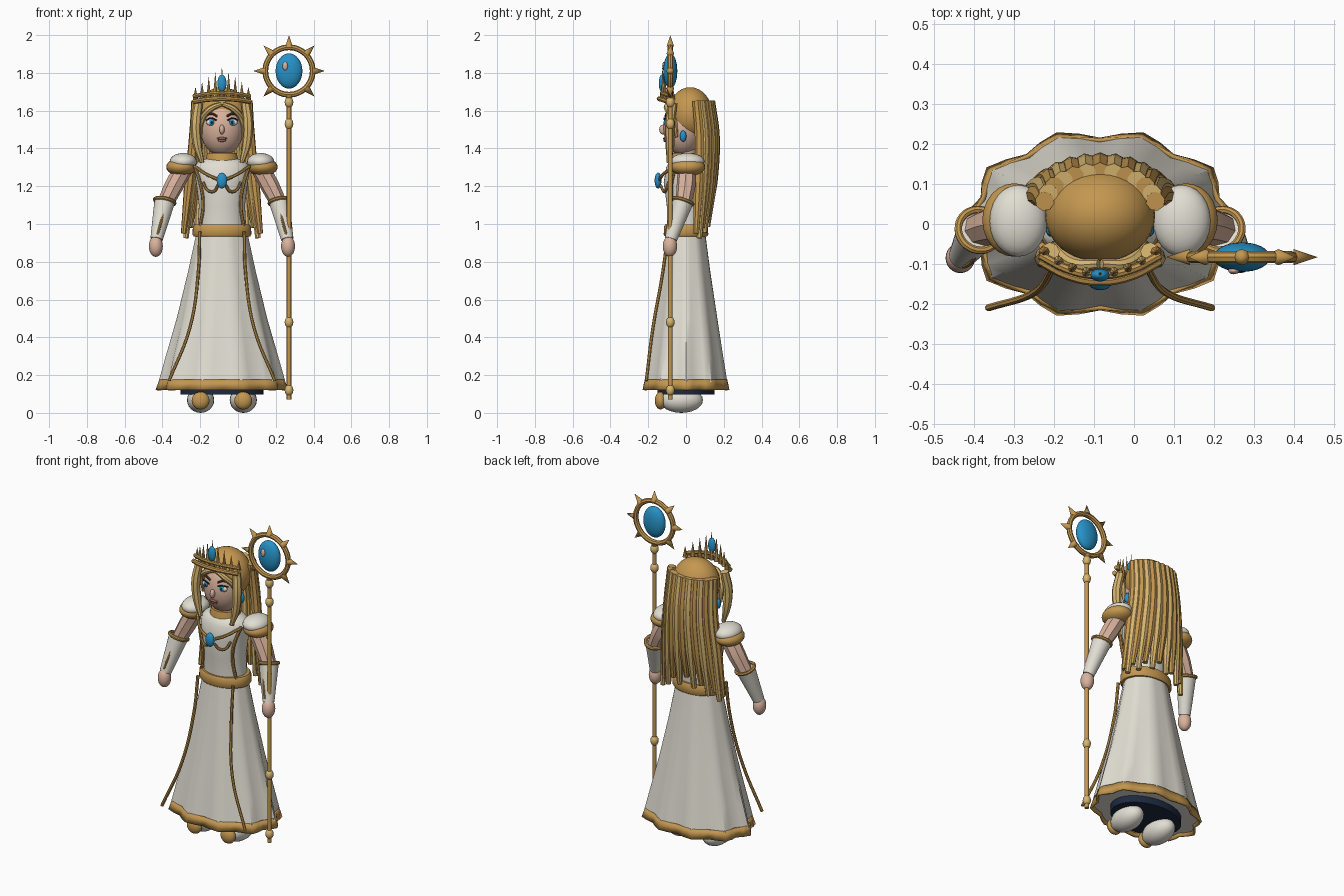
import bpy, bmesh, math
from mathutils import Vector, Matrix

if "Cube" in bpy.data.objects:
    bpy.data.objects.remove(bpy.data.objects["Cube"])

X0 = -0.085  # body centre line


def material(name, r, g, b):
    m = bpy.data.materials.new(name)
    m.use_nodes = True
    m.diffuse_color = (r, g, b, 1)
    bsdf = m.node_tree.nodes["Principled BSDF"]
    bsdf.inputs["Base Color"].default_value = (r, g, b, 1)
    bsdf.inputs["Roughness"].default_value = 0.6
    return m


GOLD = material("gold", 0.55, 0.31, 0.08)
BLOND = material("light gold", 0.68, 0.46, 0.16)
WHITE = material("ivory cloth", 0.76, 0.73, 0.65)
SKIN = material("skin", 0.70, 0.45, 0.34)
BLUE = material("blue gem", 0.02, 0.29, 0.58)
NAVY = material("navy", 0.012, 0.022, 0.05)
LIP = material("lip", 0.32, 0.12, 0.09)
BROW = material("brown", 0.14, 0.06, 0.02)


def add(name, bm, mat, smooth=True):
    bmesh.ops.recalc_face_normals(bm, faces=bm.faces)
    me = bpy.data.meshes.new(name)
    bm.to_mesh(me)
    bm.free()
    me.materials.append(mat)
    ob = bpy.data.objects.new(name, me)
    bpy.context.collection.objects.link(ob)
    if smooth:
        bpy.ops.object.select_all(action="DESELECT")
        ob.select_set(True)
        bpy.context.view_layer.objects.active = ob
        bpy.ops.object.shade_smooth_by_angle(angle=math.radians(40))
    return ob


def ball(name, loc, size, mat, seg=24):
    bm = bmesh.new()
    bmesh.ops.create_uvsphere(bm, u_segments=seg, v_segments=seg // 2, radius=1,
                              matrix=Matrix.Translation(loc) @ Matrix.Diagonal((*size, 1)))
    return add(name, bm, mat)


def cone(name, a, b, r1, r2, mat, seg=16):
    a, b = Vector(a), Vector(b)
    turn = (b - a).to_track_quat("Z", "Y").to_matrix().to_4x4()
    bm = bmesh.new()
    bmesh.ops.create_cone(bm, cap_ends=True, segments=seg, radius1=r1, radius2=r2,
                          depth=(b - a).length,
                          matrix=Matrix.Translation((a + b) / 2) @ turn)
    return add(name, bm, mat)


def tube(name, pts, r, mat, radii=None, cyclic=False):
    cu = bpy.data.curves.new(name, "CURVE")
    cu.dimensions = "3D"
    cu.bevel_depth, cu.bevel_resolution, cu.resolution_u = r, 2, 6
    cu.use_fill_caps = True
    sp = cu.splines.new("BEZIER")
    sp.bezier_points.add(len(pts) - 1)
    sp.use_cyclic_u = cyclic
    for i, (bp, p) in enumerate(zip(sp.bezier_points, pts)):
        bp.co = p
        bp.handle_left_type = bp.handle_right_type = "AUTO"
        bp.radius = radii[i] if radii else 1
    ob = bpy.data.objects.new(name + "_path", cu)
    bpy.context.collection.objects.link(ob)
    bpy.context.view_layer.update()
    me = bpy.data.meshes.new_from_object(ob.evaluated_get(bpy.context.evaluated_depsgraph_get()))
    bpy.data.objects.remove(ob)
    bm = bmesh.new()
    bm.from_mesh(me)
    bpy.data.meshes.remove(me)
    return add(name, bm, mat)


def hoop(name, loc, axis, R, r, mat):
    turn = Vector(axis).to_track_quat("Z", "Y")
    pts = [Vector(loc) + turn @ Vector((R * math.cos(k * math.pi / 6), R * math.sin(k * math.pi / 6), 0))
           for k in range(12)]
    return tube(name, pts, r, mat, cyclic=True)


def loft(name, rings, mat, ripple=0.0, seg=40, caps=True):
    """Stacked elliptical rings (z, rx, ry), with optional pleats growing downward."""
    bm = bmesh.new()
    loops = []
    for i, (z, rx, ry) in enumerate(rings):
        amp = ripple * (1 - i / len(rings))
        row = []
        for k in range(seg):
            a = 2 * math.pi * k / seg
            f = 1 + amp * math.cos(10 * a)
            row.append(bm.verts.new((X0 + rx * f * math.cos(a), ry * f * math.sin(a), z)))
        loops.append(row)
    for lo, hi in zip(loops, loops[1:]):
        for k in range(seg):
            bm.faces.new((lo[k], lo[(k + 1) % seg], hi[(k + 1) % seg], hi[k]))
    if caps:
        bm.faces.new(loops[0][::-1])
        bm.faces.new(loops[-1])
    return add(name, bm, mat)


# Gown: pleated skirt, gold hem, belt, bodice, collar
loft("skirt", [(0.14, 0.325, 0.222), (0.3, 0.285, 0.198), (0.5, 0.232, 0.168),
               (0.75, 0.175, 0.13), (0.96, 0.132, 0.102)], WHITE, 0.055)
hem = loft("skirt_hem", [(0.122, 0.333, 0.229), (0.178, 0.322, 0.221)], GOLD, 0.055, caps=False)
solid = hem.modifiers.new("thickness", "SOLIDIFY")
solid.thickness = 0.012
loft("underskirt", [(0.098, 0.22, 0.152), (0.145, 0.22, 0.152)], NAVY)
loft("belt", [(0.935, 0.15, 0.112), (0.945, 0.156, 0.118), (0.985, 0.154, 0.117),
              (0.997, 0.146, 0.11)], GOLD)
loft("bodice", [(0.98, 0.128, 0.1), (1.1, 0.122, 0.102), (1.22, 0.137, 0.118),
                (1.3, 0.15, 0.105), (1.335, 0.12, 0.085), (1.35, 0.07, 0.06)], WHITE)
loft("collar", [(1.3, 0.092, 0.088), (1.32, 0.092, 0.088), (1.375, 0.078, 0.074)], GOLD)
loft("neck", [(1.3, 0.058, 0.058), (1.42, 0.055, 0.055)], SKIN)
ball("chest_gem", (X0, -0.148, 1.23), (0.028, 0.018, 0.042), BLUE)

# Head and face
ball("head", (X0, -0.015, 1.51), (0.116, 0.105, 0.15), SKIN, 32)
ball("nose", (X0, -0.122, 1.5), (0.014, 0.02, 0.026), SKIN, 16)
ball("upper_lip", (X0, -0.112, 1.453), (0.028, 0.01, 0.007), LIP, 16)
ball("lower_lip", (X0, -0.11, 1.442), (0.021, 0.01, 0.008), LIP, 16)
ball("hair_cap", (X0, 0.022, 1.582), (0.138, 0.118, 0.142), GOLD, 32)

# Flowing back hair
COUNT = 13
for i in range(COUNT):
    t = 2 * i / (COUNT - 1) - 1
    a = t * math.radians(82)
    s, c = math.sin(a), math.cos(a)
    end = 1.04 - 0.09 * abs(t) - 0.04 * (i % 2)
    tube("hair_strand", [(X0 + 0.14 * s, 0.045 + 0.085 * c, 1.652),
                         (X0 + 0.15 * s, 0.06 + 0.092 * c, 1.46),
                         (X0 + 0.175 * s, 0.055 + 0.085 * c, 1.22),
                         (X0 + 0.205 * s, 0.045 + 0.07 * c, end)],
         0.027, (GOLD, BLOND)[i % 2], [0.9, 1, 1, 0.55])

# Crown with points
for z, y, r in ((1.648, -0.142, 0.013), (1.677, -0.128, 0.011)):
    tube("crown_band", [(X0 + 0.15 * s, y + 0.05 * s * s, z + 0.015 * (1 - s * s))
                        for s in (-1, -0.5, 0, 0.5, 1)], r, GOLD)
for i in range(-4, 5):
    s = i / 4
    x, y = X0 + 0.14 * s, -0.125 + 0.055 * s * s
    cone("crown_point", (x, y, 1.66), (x, y, 1.835 - 0.11 * abs(s)), 0.014, 0, (GOLD, BLOND)[i % 2], 8)
ball("crown_gem", (X0, -0.128, 1.745), (0.024, 0.016, 0.046), BLUE)

# Everything paired left and right
for side, d in (("right", -1), ("left", 1)):
    def P(x, y, z):
        return (X0 + d * x, y, z)

    # Eyes and brows
    ball(side + "_eye", P(0.056, -0.1, 1.538), (0.027, 0.013, 0.018), WHITE, 16)
    ball(side + "_iris", P(0.054, -0.109, 1.538), (0.014, 0.008, 0.016), BLUE, 16)
    ball(side + "_pupil", P(0.054, -0.115, 1.538), (0.006, 0.004, 0.008), NAVY, 12)
    tube(side + "_lash", [P(0.028, -0.113, 1.548), P(0.055, -0.115, 1.56), P(0.084, -0.09, 1.55)], 0.004, NAVY)
    tube(side + "_brow", [P(0.025, -0.108, 1.57), P(0.055, -0.102, 1.584), P(0.088, -0.078, 1.572)], 0.006, BROW)
    ball(side + "_earring", P(0.122, -0.015, 1.465), (0.014, 0.017, 0.03), BLUE, 16)

    # Framing locks and parted fringe
    tube(side + "_front_lock", [P(0.125, -0.07, 1.64), P(0.138, -0.085, 1.53),
                                P(0.13, -0.085, 1.42), P(0.105, -0.09, 1.325)],
         0.027, BLOND, [0.9, 1, 0.9, 0.45])
    tube(side + "_fringe", [P(0.004, -0.1, 1.635), P(0.06, -0.1, 1.61),
                            P(0.105, -0.065, 1.55), P(0.115, -0.05, 1.46)],
         0.017, BLOND, [0.7, 1, 1, 0.5])

    # Puffed shoulder
    ball(side + "_shoulder_puff", P(0.215, 0.01, 1.302), (0.08, 0.092, 0.048), GOLD)
    ball(side + "_shoulder_cap", P(0.205, 0.008, 1.33), (0.072, 0.09, 0.046), WHITE)

    # Arm, sleeve and hand
    tube(side + "_upper_arm", [P(0.2, 0.005, 1.3), P(0.255, 0, 1.2), P(0.305, -0.015, 1.1)],
         0.05, SKIN, [1, 1, 0.85])
    elbow, wrist = Vector(P(0.303, -0.015, 1.12)), Vector(P(0.346, -0.08, 0.92))
    cone(side + "_sleeve", elbow, wrist, 0.055, 0.033, WHITE, 24)
    hoop(side + "_sleeve_ring", elbow, wrist - elbow, 0.053, 0.01, GOLD)
    tube(side + "_sleeve_stripe", [P(0.31, -0.075, 1.06), P(0.325, -0.095, 1.0), P(0.34, -0.105, 0.945)],
         0.007, GOLD)
    ball(side + "_hand", P(0.35, -0.085, 0.882), (0.037, 0.038, 0.056), SKIN)

    # Gown trim
    tube(side + "_neckline_trim", [P(0.145, -0.06, 1.305), P(0.08, -0.122, 1.262), P(0.02, -0.14, 1.235)],
         0.009, GOLD)
    tube(side + "_bodice_trim", [P(0.145, -0.055, 1.31), P(0.112, -0.078, 1.2),
                                 P(0.1, -0.072, 1.1), P(0.115, -0.062, 0.99)], 0.009, GOLD)
    tube(side + "_chest_swirl", [P(0.1, -0.092, 1.22), P(0.075, -0.108, 1.178),
                                 P(0.045, -0.117, 1.172), P(0.02, -0.135, 1.205)], 0.008, GOLD)
    tube(side + "_skirt_trim", [P(0.118, -0.095, 0.96), P(0.125, -0.122, 0.75),
                                P(0.17, -0.175, 0.45), P(0.28, -0.21, 0.17)], 0.009, GOLD)

    # Shoe
    ball(side + "_shoe", P(0.113, -0.025, 0.068), (0.072, 0.115, 0.068), WHITE)
    ball(side + "_toe_cap", P(0.113, -0.135, 0.065), (0.047, 0.03, 0.047), GOLD)

# Staff
SX, SY, SZ = 0.27, -0.083, 1.81
cone("staff_shaft", (SX, SY, 0.07), (SX, SY, 1.69), 0.012, 0.012, GOLD)
for z in (0.12, 0.48, 1.53, 1.645):
    ball("staff_knob", (SX, SY, z), (0.023, 0.023, 0.03), BLOND, 16)
hoop("staff_ring", (SX, SY, SZ), (0, 1, 0), 0.125, 0.015, GOLD)
for k in range(8):
    a = k * math.pi / 4
    ray = Vector((math.cos(a), 0, math.sin(a)))
    centre = Vector((SX, SY, SZ))
    cone("staff_spike", centre + ray * 0.13, centre + ray * 0.19, 0.02, 0, GOLD, 12)
ball("staff_gem", (SX, SY, SZ), (0.071, 0.037, 0.093), BLUE, 32)
ball("staff_gem_glint", (SX - 0.02, SY - 0.034, SZ + 0.026), (0.014, 0.009, 0.023), SKIN, 16)
